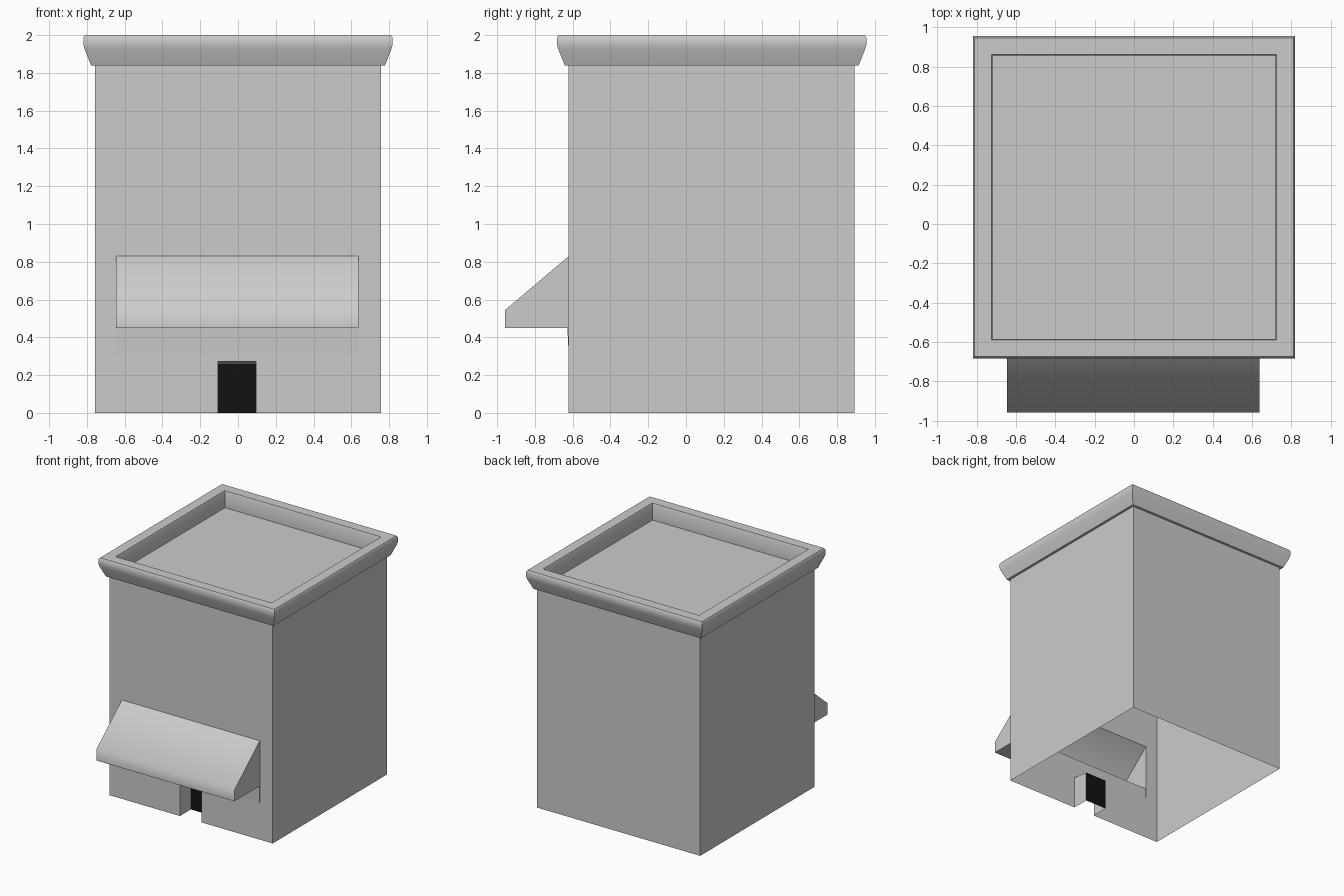
import bpy, bmesh, math

if "Cube" in bpy.data.objects:
    bpy.data.objects.remove(bpy.data.objects["Cube"])

CY = 0.136          # centre of the body in y
HALF = 0.757        # half width of the body
FRONT, BACK = CY - HALF, CY + HALF


def finish(name, bm, angle=30, color=None):
    bmesh.ops.remove_doubles(bm, verts=bm.verts, dist=1e-5)
    bmesh.ops.recalc_face_normals(bm, faces=bm.faces)
    me = bpy.data.meshes.new(name)
    bm.to_mesh(me)
    bm.free()
    ob = bpy.data.objects.new(name, me)
    bpy.context.collection.objects.link(ob)
    bpy.ops.object.select_all(action='DESELECT')
    bpy.context.view_layer.objects.active = ob
    ob.select_set(True)
    bpy.ops.object.shade_smooth_by_angle(angle=math.radians(angle))
    if color:
        mat = bpy.data.materials.new(name)
        mat.diffuse_color = color
        mat.use_nodes = True
        mat.node_tree.nodes["Principled BSDF"].inputs["Base Color"].default_value = mat.diffuse_color
        me.materials.append(mat)
    return ob


def face(bm, pts):
    return bm.faces.new([bm.verts.new(p) for p in pts])


def strip(bm, profile, x0, x1):
    """Extrude an open (y, z) profile along x."""
    for (y0, z0), (y1, z1) in zip(profile, profile[1:]):
        face(bm, [(x0, y0, z0), (x1, y0, z0), (x1, y1, z1), (x0, y1, z1)])


# Body: open-bottomed shell, front wall gridded to leave door and hood openings
DX0, DX1, DZ = -0.105, 0.095, 0.272
HX0, HX1 = -0.645, 0.637
HZ0, HZ1 = 0.31, 0.83
TOP = 1.85
bm = bmesh.new()
xs = [-HALF, HX0, DX0, DX1, HX1, HALF]
zs = [0, DZ, HZ0, HZ1, TOP]
for i in range(5):
    for j in range(4):
        door = i == 2 and j == 0
        hood = 1 <= i <= 3 and j == 2
        if not (door or hood):
            face(bm, [(xs[i], FRONT, zs[j]), (xs[i + 1], FRONT, zs[j]),
                      (xs[i + 1], FRONT, zs[j + 1]), (xs[i], FRONT, zs[j + 1])])
for x in (-HALF, HALF):
    for z0, z1 in zip(zs, zs[1:]):
        face(bm, [(x, FRONT, z0), (x, BACK, z0), (x, BACK, z1), (x, FRONT, z1)])
strip(bm, [(BACK, 0), (BACK, TOP)], -HALF, HALF)
finish("body", bm)

# Door recess: two jambs and a ceiling
DY, DZB = FRONT + 0.145, 0.255
bm = bmesh.new()
for x in (DX0, DX1):
    face(bm, [(x, FRONT, 0), (x, DY, 0), (x, DY, DZB), (x, FRONT, DZ)])
strip(bm, [(FRONT, DZ), (DY, DZB)], DX0, DX1)
finish("door_recess", bm)

# Dark door panel
bm = bmesh.new()
strip(bm, [(DY, 0), (DY, DZB)], DX0, DX1)
finish("door_panel", bm, color=(0.006, 0.006, 0.006, 1))

# Sloping hood over the door, open into the body, tapering into the wall below
hood = [(FRONT, HZ1), (-0.957, 0.545), (-0.957, 0.45),
        (FRONT - 0.007, 0.45), (FRONT, HZ0)]
bm = bmesh.new()
strip(bm, hood, HX0, HX1)
for x in (HX0, HX1):
    face(bm, [(x, y, z) for y, z in hood])
finish("hood", bm, 55)

# Roof: flared square rim around a sunken flat top
profile = [(HALF, 1.84), (0.778, 1.84), (0.812, 1.925), (0.819, 1.95),
           (0.819, 1.985), (0.810, 2.0), (0.725, 2.0), (0.72, 1.99), (0.72, 1.86)]
corners = [(-1, -1), (1, -1), (1, 1), (-1, 1)]
bm = bmesh.new()
loops = [[bm.verts.new((sx * r, CY + sy * r, z)) for sx, sy in corners]
         for r, z in profile]
for a, b in zip(loops, loops[1:]):
    for k in range(4):
        n = (k + 1) % 4
        bm.faces.new([a[k], a[n], b[n], b[k]])
bm.faces.new(loops[-1])
finish("roof", bm, 50)
